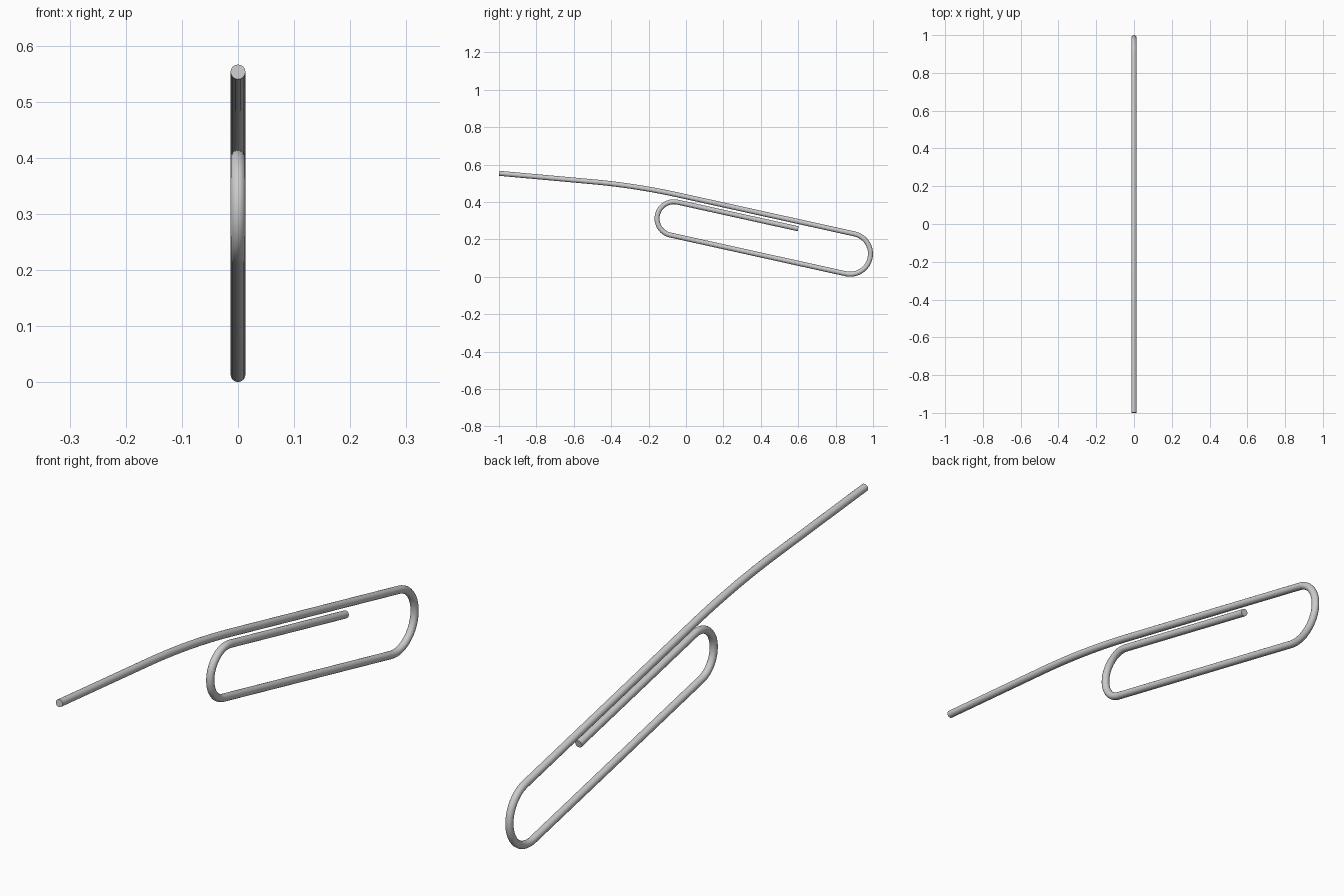
import bpy
import math

if "Cube" in bpy.data.objects:
    bpy.data.objects.remove(bpy.data.objects["Cube"])

WIRE = 0.0133                 # wire radius
TILT = math.atan(0.2207)      # slope of the straight runs


def arc(cy, cz, radius, start, end, steps=24):
    """Points (y, z) on an arc, angles in radians."""
    return [(cy + radius * math.cos(start + (end - start) * i / steps),
             cz + radius * math.sin(start + (end - start) * i / steps))
            for i in range(steps + 1)]


def bend(a, b, c, steps=16):
    """Smooth bend from a to c, steered by corner b."""
    out = []
    for i in range(steps + 1):
        t = i / steps
        out.append(tuple((1 - t) ** 2 * a[k] + 2 * t * (1 - t) * b[k] + t * t * c[k]
                         for k in range(2)))
    return out


up = math.pi / 2 - TILT

# Wire path: long tail, gentle bend, big right loop, small left loop, inner end
path = [(-0.9988, 0.553)]
path += bend((-0.50, 0.508), (-0.27, 0.4873), (-0.04, 0.4367))
path += arc(0.8775, 0.1225, 0.109, up, up - math.pi)
path += arc(-0.065, 0.311, 0.090, up - math.pi, up - 2 * math.pi)
path += [(0.60, 0.2565)]

# Round wire swept along the path
curve = bpy.data.curves.new("bent_wire_clip", 'CURVE')
curve.dimensions = '3D'
curve.bevel_depth = WIRE
curve.bevel_resolution = 6
curve.use_fill_caps = True
spline = curve.splines.new('POLY')
spline.points.add(len(path) - 1)
for p, (y, z) in zip(spline.points, path):
    p.co = (0, y, z, 1)

clip = bpy.data.objects.new("bent_wire_clip", curve)
bpy.context.collection.objects.link(clip)
bpy.context.view_layer.objects.active = clip
clip.select_set(True)
bpy.ops.object.convert(target='MESH')
bpy.ops.object.shade_smooth_by_angle(angle=math.radians(40))
